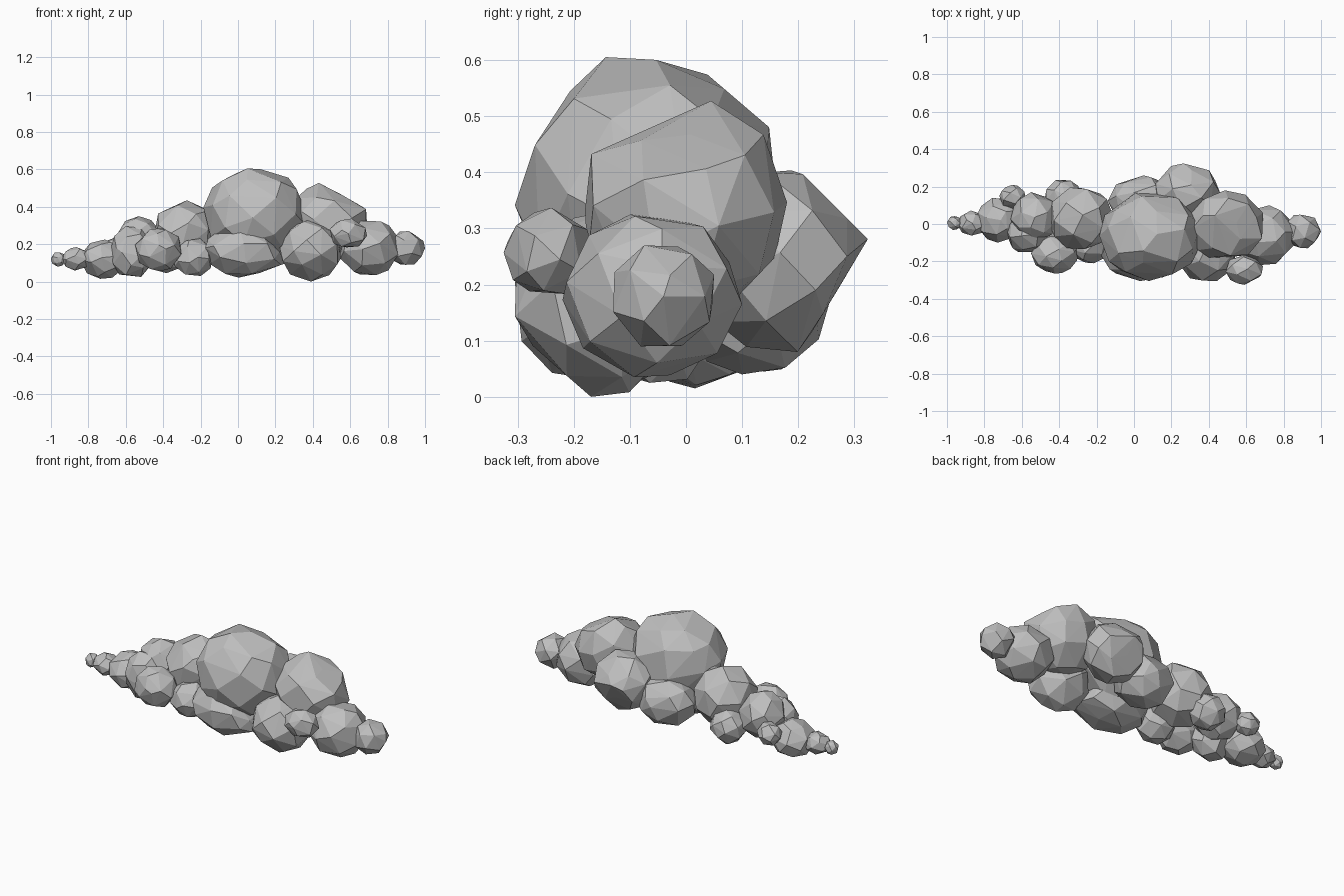
import bpy
import bmesh
import math
import random
from mathutils import Matrix, Vector

cube = bpy.data.objects.get("Cube")
if cube:
    bpy.data.objects.remove(cube, do_unlink=True)

random.seed(11)

grey = bpy.data.materials.new("cloud_grey")
grey.use_nodes = True
colour = (0.52, 0.52, 0.52, 1)
grey.diffuse_color = colour
grey.node_tree.nodes["Principled BSDF"].inputs["Base Color"].default_value = colour


def puff(name, centre, radii, peak=(0, 0, 1), corners=28, cuts=()):
    """Coarse faceted lump fitted to centre and radii, flattened by (point, normal) cuts."""
    bm = bmesh.new()
    turn = Vector(peak).to_track_quat('Z', 'Y').to_matrix()
    turn = turn @ Matrix.Rotation(random.uniform(0, math.tau), 3, 'Z')
    # Spread the corners along a spiral from pole to pole
    for i in range(corners):
        height = 1 - 2 * i / (corners - 1)
        ring = math.sqrt(max(0, 1 - height * height))
        angle = i * math.pi * (3 - math.sqrt(5))
        spot = Vector((ring * math.cos(angle), ring * math.sin(angle), height))
        if i:
            spot += Vector([random.uniform(-0.1, 0.1) for _ in range(3)])
        bm.verts.new(turn @ spot.normalized())
    # Stretch the lump so that it fills its box exactly
    for axis in range(3):
        low = min(v.co[axis] for v in bm.verts)
        high = max(v.co[axis] for v in bm.verts)
        for v in bm.verts:
            unit = 2 * (v.co[axis] - low) / (high - low) - 1
            v.co[axis] = centre[axis] + unit * radii[axis]
    # Press corners beyond a cut back onto it
    for point, normal in cuts:
        normal = Vector(normal).normalized()
        for v in bm.verts:
            v.co -= normal * max(0, (v.co - Vector(point)).dot(normal))
    hull = bmesh.ops.convex_hull(bm, input=bm.verts)
    inner = [g for g in hull["geom_interior"] if isinstance(g, bmesh.types.BMVert)]
    bmesh.ops.delete(bm, geom=inner, context='VERTS')
    bmesh.ops.recalc_face_normals(bm, faces=bm.faces)
    mesh = bpy.data.meshes.new(name)
    bm.to_mesh(mesh)
    bm.free()
    mesh.materials.append(grey)
    obj = bpy.data.objects.new(name, mesh)
    bpy.context.collection.objects.link(obj)


# Large upper puffs
puff("crown_puff", (0.085, -0.07, 0.37), (0.27, 0.235, 0.25), (-0.15, -0.35, 1), 40,
     [((0, -0.15, 0.615), (0, -0.78, 0.63)),
      ((0, -0.15, 0.615), (0, 0.15, 1)),
      ((0, 0.02, 0.59), (0, 0.65, 0.76))])
puff("left_shoulder_puff", (0.485, 0, 0.335), (0.205, 0.18, 0.205), (-0.3, 0.3, 1), 34,
     [((0, 0.05, 0.53), (0, -0.4, 0.9)),
      ((0.44, 0, 0.53), (0.5, 0, 0.87))])
puff("right_shoulder_puff", (-0.28, 0.03, 0.26), (0.175, 0.165, 0.175), (0.1, -0.9, 0.3))

# Lower puffs around the middle
puff("front_base_puff", (0.04, -0.14, 0.17), (0.215, 0.165, 0.15), (1, 0, -0.5), 32,
     [((0.1, 0, 0.29), (0.73, 0, 0.68)),
      ((0.02, 0, 0.025), (0.22, 0, -1))])
puff("front_left_base_puff", (0.385, -0.15, 0.165), (0.165, 0.155, 0.165), (0, -0.1, -1), 28,
     [((0, -0.17, 0), (0, -0.66, -0.75))])
puff("back_left_puff", (0.285, 0.17, 0.245), (0.175, 0.155, 0.165), (-0.1, 1, 0.2), 32,
     [((0, 0.325, 0.28), (0, 0.7, 0.7)),
      ((0, 0.325, 0.28), (0, 0.85, -0.52))])
puff("back_base_puff", (0.04, 0.12, 0.18), (0.18, 0.14, 0.14), (0.3, 1, 0.3))

# Puffs tapering to the left end
puff("left_end_puff", (0.7, -0.06, 0.18), (0.16, 0.16, 0.145), (0.4, -0.2, 1))
puff("left_tip_puff", (0.9, -0.04, 0.18), (0.1, 0.09, 0.09), (1, 0, 0), 22)
puff("left_front_small_puff", (0.59, -0.245, 0.26), (0.1, 0.08, 0.077), (0, -1, 0), 22)

# Puffs tapering to the right end
puff("right_middle_puff", (-0.53, 0.04, 0.215), (0.13, 0.13, 0.135))
puff("right_back_puff", (-0.38, 0.14, 0.145), (0.1, 0.095, 0.1), (0, 0.3, -1))
puff("right_front_puff", (-0.425, -0.16, 0.17), (0.125, 0.105, 0.115), (0, -1, 0.2))
puff("right_front_small_puff", (-0.235, -0.11, 0.13), (0.105, 0.1, 0.1), (0.2, -1, 0), 24)
puff("right_low_puff", (-0.57, -0.05, 0.16), (0.115, 0.1, 0.135), (-0.5, -1, 0))
puff("right_end_puff", (-0.72, 0.02, 0.12), (0.12, 0.12, 0.105), (0.3, 0.4, 1))
puff("right_back_small_puff", (-0.65, 0.145, 0.17), (0.07, 0.065, 0.065), (0, 1, 0), 22)
puff("right_end_small_puff", (-0.865, 0.005, 0.122), (0.08, 0.067, 0.063), (0, 0, 1), 22)
puff("right_tip_puff", (-0.96, 0.005, 0.118), (0.04, 0.037, 0.038), (-1, 0, 0), 22)
